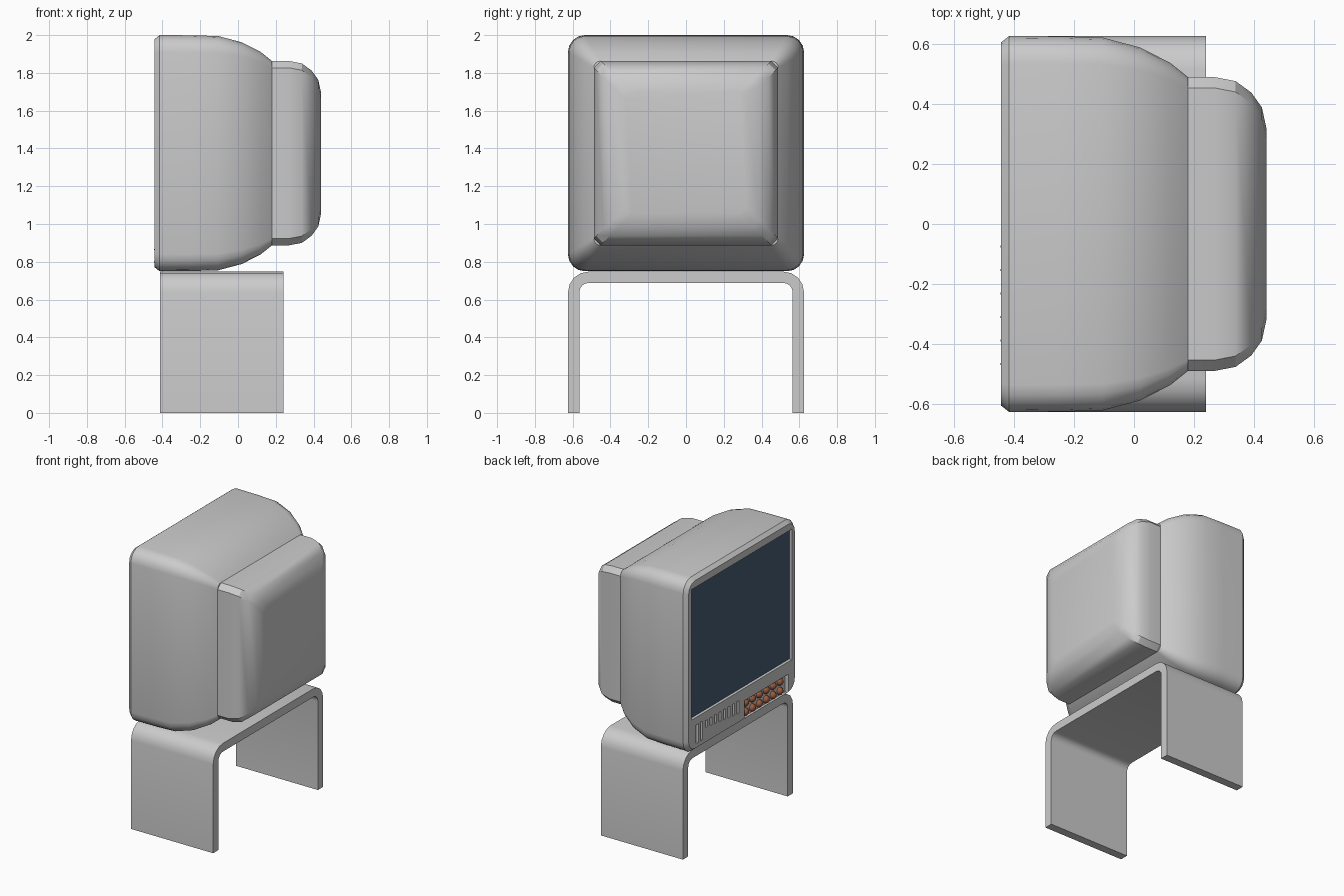
import bpy, bmesh
from math import sin, cos, pi

if "Cube" in bpy.data.objects:
    bpy.data.objects.remove(bpy.data.objects["Cube"])

CZ = 1.375  # height of the cabinet centre


def finish(name, bm, color=None, smooth=True):
    bmesh.ops.recalc_face_normals(bm, faces=bm.faces)
    me = bpy.data.meshes.new(name)
    bm.to_mesh(me)
    bm.free()
    ob = bpy.data.objects.new(name, me)
    bpy.context.collection.objects.link(ob)
    if color:
        mat = bpy.data.materials.new(name + "_colour")
        mat.diffuse_color = (*color, 1)
        mat.use_nodes = True
        mat.node_tree.nodes["Principled BSDF"].inputs["Base Color"].default_value = mat.diffuse_color
        me.materials.append(mat)
    if smooth:
        smooth_by_angle(ob)
    return ob


def smooth_by_angle(ob):
    bpy.ops.object.select_all(action='DESELECT')
    ob.select_set(True)
    bpy.context.view_layer.objects.active = ob
    bpy.ops.object.shade_smooth_by_angle(angle=pi / 6)


def add_box(bm, x0, x1, y0, y1, z0, z1):
    vs = bmesh.ops.create_cube(bm, size=1)['verts']
    for v in vs:
        v.co.x = x1 if v.co.x > 0 else x0
        v.co.y = y1 if v.co.y > 0 else y0
        v.co.z = z1 if v.co.z > 0 else z0


def loft(name, sections, segs):
    """Loft rounded squares given as (x, half size, corner radius)."""
    bm = bmesh.new()
    rings = []
    for x, h, r in sections:
        ring = []
        for k, (sy, sz) in enumerate(((1, 1), (-1, 1), (-1, -1), (1, -1))):
            for i in range(segs + 1):
                a = (k + i / segs) * pi / 2
                ring.append(bm.verts.new((x, sy * (h - r) + r * cos(a),
                                          CZ + sz * (h - r) + r * sin(a))))
        rings.append(ring)
    for a, b in zip(rings, rings[1:]):
        for i in range(len(a)):
            j = (i + 1) % len(a)
            bm.faces.new((a[i], a[j], b[j], b[i]))
    bm.faces.new(rings[0])
    bm.faces.new(rings[-1])
    return finish(name, bm)


# Cabinet shell and rear hump
shell = loft("cabinet_shell", [(-0.443, 0.603, 0.075), (-0.415, 0.625, 0.09),
                               (-0.25, 0.624, 0.09), (-0.105, 0.62, 0.088),
                               (0.02, 0.587, 0.075), (0.12, 0.536, 0.055),
                               (0.18, 0.488, 0.036)], 4)
loft("rear_hump", [(0.15, 0.488, 0.036), (0.27, 0.488, 0.036), (0.338, 0.475, 0.036),
                   (0.39, 0.437, 0.036), (0.425, 0.388, 0.036), (0.44, 0.32, 0.036)], 1)

# Front recesses: screen opening, button panel, vent slots
bm = bmesh.new()
add_box(bm, -0.5, -0.42, -0.57, 0.57, 0.99, 1.928)
add_box(bm, -0.5, -0.415, -0.53, -0.03, 0.765, 0.9)
for y in (0.505, 0.455):
    add_box(bm, -0.5, -0.405, y - 0.012, y + 0.012, 0.80, 0.935)
for i in range(8):
    y = 0.4 - i * 0.051
    add_box(bm, -0.5, -0.405, y - 0.011, y + 0.011, 0.875 - i * 0.006, 0.925)
cutter = finish("front_cutter", bm, smooth=False)
cutter.hide_render = True
mod = shell.modifiers.new("recesses", 'BOOLEAN')
mod.object = cutter
mod.operation = 'DIFFERENCE'
mod.solver = 'EXACT'
bpy.context.view_layer.objects.active = shell
bpy.ops.object.modifier_apply(modifier=mod.name)
bpy.data.objects.remove(cutter)
smooth_by_angle(shell)

# Screen pane
bm = bmesh.new()
add_box(bm, -0.423, -0.40, -0.575, 0.575, 0.985, 1.933)
finish("screen", bm, (0.06, 0.11, 0.17), smooth=False)

# Two rows of round buttons
bm = bmesh.new()
for z in (0.865, 0.798):
    for i in range(6):
        s = bmesh.ops.create_uvsphere(bm, u_segments=12, v_segments=8, radius=0.027)
        bmesh.ops.translate(bm, verts=s['verts'], vec=(-0.417, -0.075 - i * 0.078, z))
finish("buttons", bm, (0.35, 0.11, 0.05))

# Bent sheet stand: paired outer and inner profile points
SEG, RO, T, H, W = 4, 0.11, 0.06, 0.748, 0.625
pairs = [((W, 0), (W - T, 0))]
for i in range(SEG + 1):
    c, s = cos(i * pi / 2 / SEG), sin(i * pi / 2 / SEG)
    cy, cz, ri = W - RO, H - RO, RO - T
    pairs.append(((cy + RO * c, cz + RO * s), (cy + ri * c, cz + ri * s)))
pairs += [((-o[0], o[1]), (-n[0], n[1])) for o, n in reversed(pairs)]
bm = bmesh.new()
rows = [[bm.verts.new((x, *p)) for p in (o, n) for x in (-0.413, 0.24)] for o, n in pairs]
for a, b in zip(rows, rows[1:]):
    for i, j in ((0, 1), (1, 3), (3, 2), (2, 0)):
        bm.faces.new((a[i], a[j], b[j], b[i]))
for r in (rows[0], rows[-1]):
    bm.faces.new((r[0], r[1], r[3], r[2]))
finish("stand", bm)
